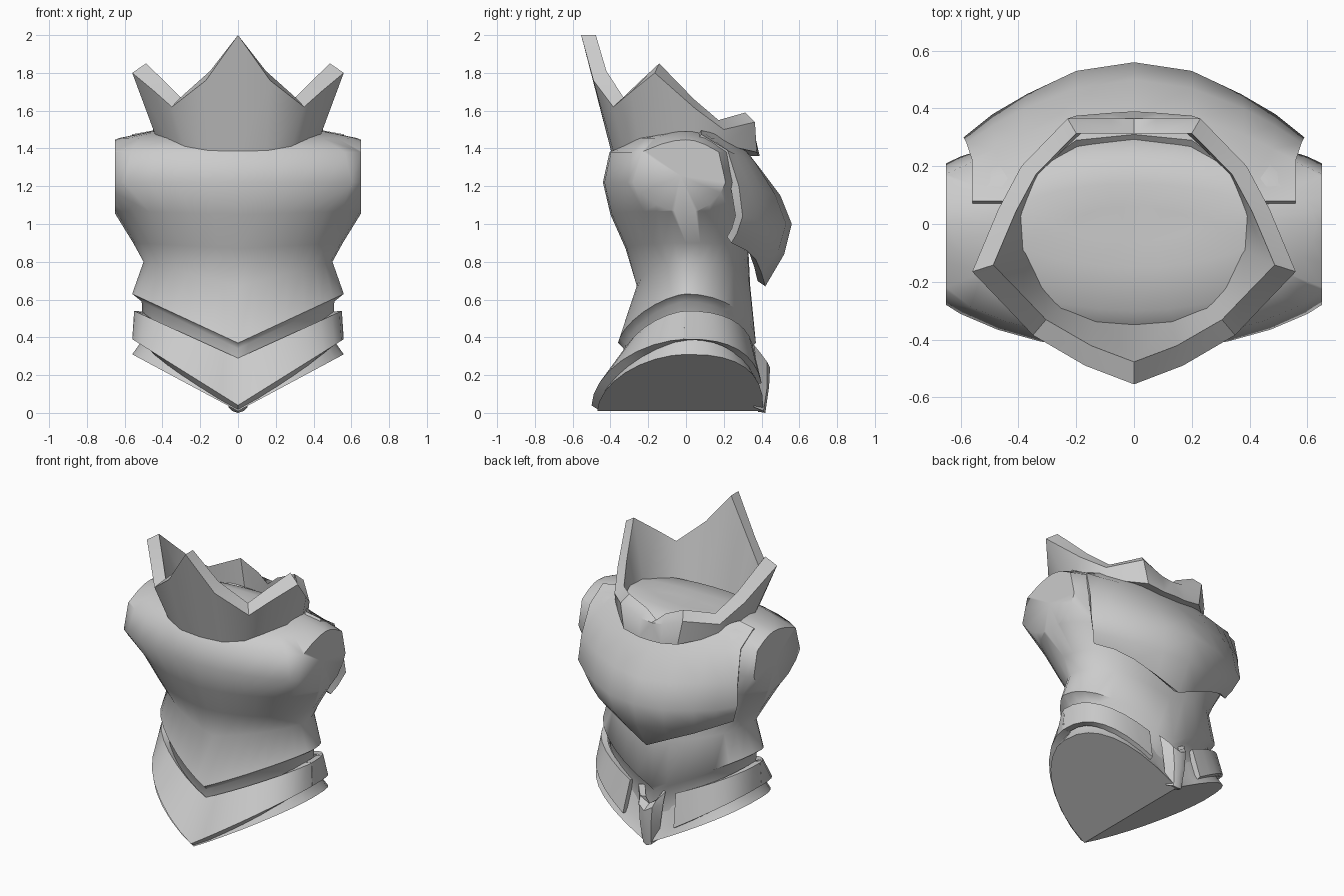
import bpy, bmesh, math
from mathutils import Vector

old = bpy.data.objects.get("Cube")
if old:
    bpy.data.objects.remove(old)

steel = bpy.data.materials.new("grey_steel")
steel.use_nodes = True
GREY = (0.6, 0.6, 0.6, 1)
steel.diffuse_color = GREY
steel.node_tree.nodes["Principled BSDF"].inputs["Base Color"].default_value = GREY


def finish(name, bm, closed=True, mirror=False, thickness=0, angle=35):
    """Orient, mirror, thicken and shade a mesh."""
    bmesh.ops.recalc_face_normals(bm, faces=bm.faces)
    if not closed:
        facing = sum(f.normal.xy.dot(f.calc_center_median().xy) for f in bm.faces)
        if facing < 0:
            bmesh.ops.reverse_faces(bm, faces=bm.faces)
    mesh = bpy.data.meshes.new(name)
    bm.to_mesh(mesh)
    bm.free()
    mesh.materials.append(steel)
    obj = bpy.data.objects.new(name, mesh)
    bpy.context.collection.objects.link(obj)
    bpy.ops.object.select_all(action='DESELECT')
    obj.select_set(True)
    bpy.context.view_layer.objects.active = obj
    if mirror:
        mod = obj.modifiers.new("mirror", 'MIRROR')
        mod.use_clip = True
        bpy.ops.object.modifier_apply(modifier=mod.name)
    if thickness:
        mod = obj.modifiers.new("thickness", 'SOLIDIFY')
        mod.thickness = thickness
        mod.offset = -1
        bpy.ops.object.modifier_apply(modifier=mod.name)
    bpy.ops.object.shade_smooth_by_angle(angle=math.radians(angle))
    return obj


def outline(ring, start, end, count):
    """Rounded section, from the front (0) round the left side to the back (180)."""
    half_width, front, back, z_side, z_mid, e_front, e_back = ring
    points = []
    for i in range(count):
        a = math.radians(start + (end - start) * i / (count - 1))
        s, c = math.sin(a), math.cos(a)
        if abs(s) < 1e-6:
            s = 0
        e = e_front if c > 0 else e_back
        x = half_width * math.copysign(abs(s) ** (2 / e), s)
        y = abs(c) ** (2 / e) * (-front if c > 0 else back)
        z = z_mid + (z_side - z_mid) * abs(x) / half_width
        points.append(Vector((x, y, z)))
    return points


def skin(bm, rows, loop=False):
    """Join rows of points with quads."""
    verts = [[bm.verts.new(p) for p in row] for row in rows]
    for low, high in zip(verts, verts[1:]):
        n = len(low)
        for i in range(n if loop else n - 1):
            j = (i + 1) % n
            bm.faces.new((low[i], low[j], high[j], high[i]))
    return verts


def full_loft(rings, count=32):
    """Closed loft with V-folded end caps."""
    bm = bmesh.new()
    verts = skin(bm, [outline(r, 0, 360, count + 1)[:-1] for r in rings], True)
    half = count // 2
    for ring in (verts[0], verts[-1]):
        bm.faces.new(ring[:half + 1])
        bm.faces.new(ring[half:] + ring[:1])
    return bm


# Torso: waist core, flared lip, barrel chest
torso = full_loft([
    (0.50, 0.34, 0.35, 0.42, 0.18, 1.5, 2.2),
    (0.51, 0.33, 0.34, 0.59, 0.34, 1.5, 2.0),
    (0.56, 0.36, 0.37, 0.63, 0.37, 1.5, 2.0),
    (0.50, 0.26, 0.34, 0.80, 0.67, 1.8, 2.2),
    (0.555, 0.32, 0.33, 0.90, 0.87, 2, 2.2),
    (0.66, 0.40, 0.33, 1.07, 1.05, 2, 2),
    (0.85, 0.44, 0.33, 1.22, 1.22, 2, 2),
    (0.80, 0.405, 0.30, 1.38, 1.38, 2, 2),
    (0.63, 0.30, 0.22, 1.455, 1.455, 2, 2),
    (0.46, 0.15, 0.14, 1.49, 1.47, 2, 2),
    (0.20, 0.06, 0.06, 1.475, 1.47, 2, 2),
])
# Flat arm openings
for side in (-1, 1):
    cut = bmesh.ops.bisect_plane(
        torso, geom=torso.verts[:] + torso.edges[:] + torso.faces[:],
        plane_co=(side * 0.65, 0, 0), plane_no=(side, 0, 0), clear_outer=True)
    rim = [g for g in cut["geom_cut"] if isinstance(g, bmesh.types.BMEdge)]
    cap = bmesh.ops.contextual_create(torso, geom=rim)["faces"]
    bmesh.ops.poke(torso, faces=cap)
finish("torso", torso, angle=60)

# Collar: base and rim point pairs, front to back, left half
collar_pairs = [
    ((0, -0.39, 1.36), (0, -0.555, 2.0)),
    ((0.15, -0.38, 1.37), (0.17, -0.49, 1.76)),
    ((0.28, -0.33, 1.40), (0.35, -0.385, 1.62)),
    ((0.36, -0.25, 1.43), (0.44, -0.29, 1.70)),
    ((0.43, -0.10, 1.45), (0.56, -0.165, 1.80)),
    ((0.44, 0.05, 1.45), (0.47, 0.05, 1.61)),
    ((0.38, 0.20, 1.42), (0.39, 0.20, 1.50)),
    ((0.20, 0.375, 1.38), (0.23, 0.365, 1.54)),
    ((0.08, 0.385, 1.36), (0.08, 0.365, 1.48)),
    ((0, 0.39, 1.36), (0, 0.365, 1.47)),
]


def inward(p, lift):
    return Vector((p[0] * 0.87, p[1] * 0.86, p[2] + lift))


collar = bmesh.new()
bases = [b for b, r in collar_pairs]
rims = [r for b, r in collar_pairs]
inner_rims = [inward(r, 0.05 if r[0] else 0) for r in rims]
inner_bases = [inward(b, 0) for b in bases]
skin(collar, [bases, rims, inner_rims, inner_bases, bases])
bmesh.ops.remove_doubles(collar, verts=collar.verts, dist=0.0001)
finish("collar", collar, mirror=True, angle=40)

# Domed back plate: rows from top to bottom, centre to left edge
plate_rows = [
    [(0, 0.31, 1.40), (0.2, 0.29, 1.42), (0.40, 0.15, 1.48), (0.45, 0.08, 1.495), (0.56, 0.08, 1.475)],
    [(0, 0.38, 1.31), (0.2, 0.37, 1.32), (0.38, 0.31, 1.35), (0.48, 0.26, 1.37), (0.56, 0.22, 1.39)],
    [(0, 0.50, 1.15), (0.2, 0.47, 1.16), (0.38, 0.40, 1.18), (0.49, 0.34, 1.19), (0.58, 0.28, 1.20)],
    [(0, 0.56, 1.0), (0.2, 0.53, 1.0), (0.37, 0.45, 1.01), (0.49, 0.38, 1.02), (0.59, 0.30, 1.04)],
    [(0, 0.52, 0.84), (0.18, 0.49, 0.86), (0.35, 0.42, 0.89), (0.46, 0.35, 0.92), (0.55, 0.27, 0.95)],
    [(0, 0.42, 0.67), (0.15, 0.40, 0.74), (0.31, 0.37, 0.81), (0.42, 0.32, 0.86), (0.52, 0.24, 0.90)],
]
plate = bmesh.new()
skin(plate, plate_rows)
finish("back_plate", plate, closed=False, mirror=True, thickness=0.05, angle=40)

# Waist belt: pointed front half
belt_top = (0.55, 0.34, 0.36, 0.54, 0.29, 1.6, 2.4)
belt_low = (0.56, 0.50, 0.41, 0.39, 0.04, 1.8, 2.6)
belt = bmesh.new()
skin(belt, [outline(r, -90, 90, 17) for r in (belt_top, belt_low)])
finish("front_belt", belt, closed=False, thickness=0.05)

# Hip plates: left and right rear quarters, open at the middle
for name, start, end in (("left_hip_plate", 88, 166), ("right_hip_plate", -88, -166)):
    hip = bmesh.new()
    skin(hip, [outline(r, start, end, 9) for r in (belt_top, belt_low)])
    finish(name, hip, closed=False, thickness=0.04)

# Lower skirt with folded underside
skirt = full_loft([
    (0.56, 0.47, 0.41, 0.31, 0.01, 1.8, 2.6),
    (0.51, 0.43, 0.37, 0.38, 0.07, 1.8, 2.6),
    (0.49, 0.33, 0.33, 0.50, 0.26, 1.6, 2.4),
])
finish("lower_skirt", skirt)

# Tail guard at the back, with a notched top
tail = bmesh.new()
skin(tail, [
    [(0, 0.39, 0.27), (0.06, 0.40, 0.31), (0.10, 0.36, 0.36)],
    [(0, 0.445, 0.24), (0.05, 0.43, 0.27), (0.09, 0.37, 0.28)],
    [(0, 0.44, 0.14), (0.04, 0.43, 0.14), (0.07, 0.37, 0.14)],
    [(0, 0.42, 0.0), (0.03, 0.41, 0.01), (0.05, 0.36, 0.03)],
])
finish("tail_guard", tail, closed=False, mirror=True, thickness=0.04)
